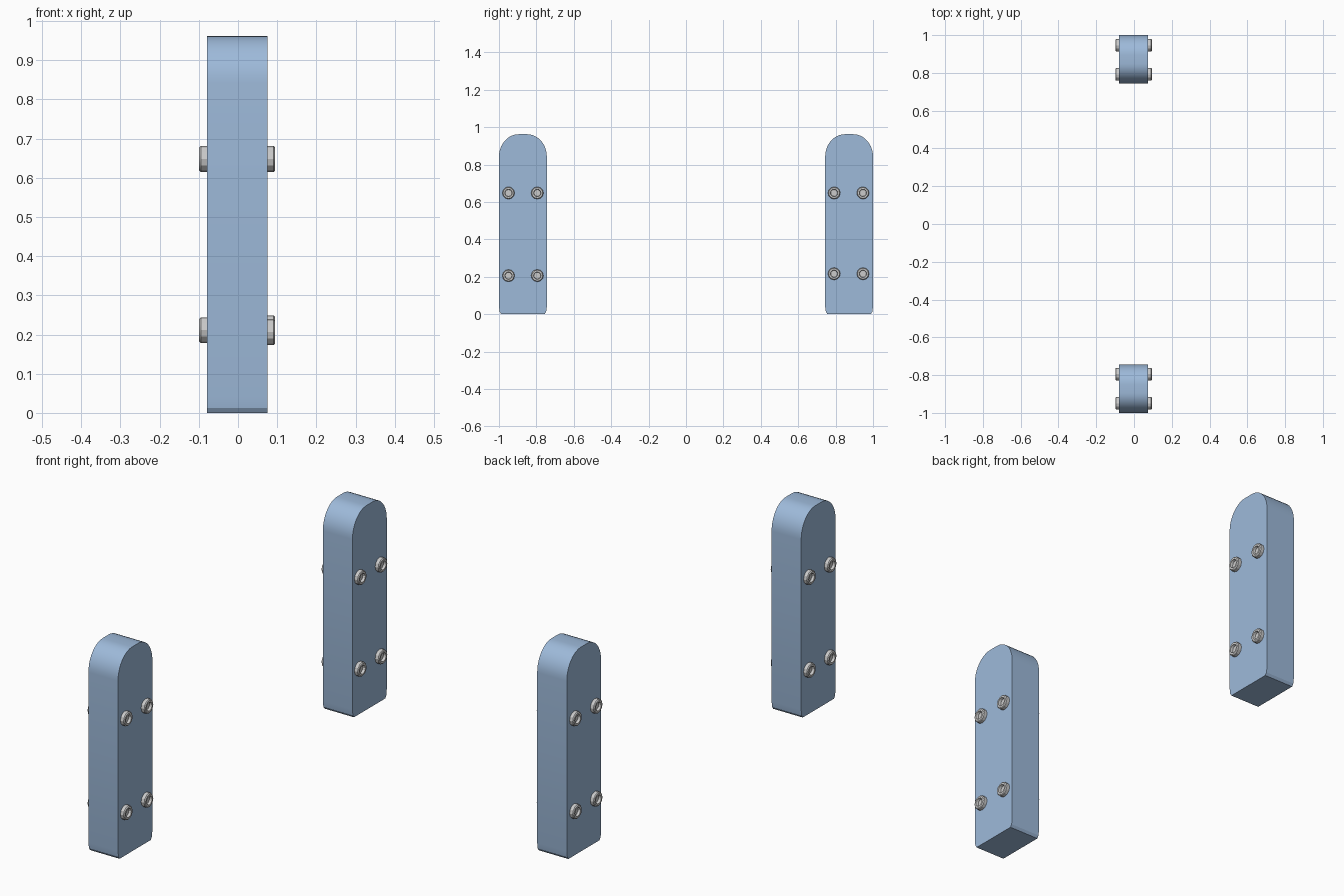
import bpy, bmesh, math

if "Cube" in bpy.data.objects:
    bpy.data.objects.remove(bpy.data.objects["Cube"])

blue = bpy.data.materials.new("blue_paint")
blue.diffuse_color = (0.34, 0.49, 0.70, 1)
blue.use_nodes = True
blue.node_tree.nodes["Principled BSDF"].inputs["Base Color"].default_value = blue.diffuse_color


def make_object(name, bm, mat=None):
    bmesh.ops.recalc_face_normals(bm, faces=bm.faces)
    me = bpy.data.meshes.new(name)
    bm.to_mesh(me)
    bm.free()
    ob = bpy.data.objects.new(name, me)
    bpy.context.collection.objects.link(ob)
    if mat:
        me.materials.append(mat)
    bpy.ops.object.select_all(action='DESELECT')
    ob.select_set(True)
    bpy.context.view_layer.objects.active = ob
    bpy.ops.object.shade_smooth_by_angle(angle=math.radians(25))
    return ob


# Post: side profile with a rounded top and eased foot, extruded along x
X0, X1, HALF, TOP = -0.079, 0.075, 0.128, 0.962


def post(name, yc):
    rx, rz, n = 0.105, 0.12, 10
    right = [(HALF - 0.012, 0.0), (HALF - 0.004, 0.012), (HALF, 0.04)]
    for i in range(n + 1):
        a = math.pi / 2 * i / n
        right.append((HALF - rx + rx * math.cos(a), TOP - rz + rz * math.sin(a)))
    profile = right + [(-y, z) for y, z in reversed(right)]
    bm = bmesh.new()
    face = bm.faces.new([bm.verts.new((X0, yc + y, z)) for y, z in profile])
    ext = bmesh.ops.extrude_face_region(bm, geom=[face])
    moved = [v for v in ext["geom"] if isinstance(v, bmesh.types.BMVert)]
    bmesh.ops.translate(bm, verts=moved, vec=(X1 - X0, 0, 0))
    return make_object(name, bm, blue)


# Nut: chamfered ring with a recessed centre, standing out from a post face
def nut(name, side, y, z):
    base = X1 if side > 0 else X0
    sides = 12
    rings = [(0.033, -0.004), (0.033, 0.016), (0.029, 0.020),
             (0.020, 0.020), (0.018, 0.008)]  # radius, stand-off
    bm = bmesh.new()
    loops = []
    for r, d in rings:
        loops.append([bm.verts.new((base + side * d,
                                    y + r * math.cos(math.tau * i / sides),
                                    z + r * math.sin(math.tau * i / sides)))
                      for i in range(sides)])
    for a, b in zip(loops, loops[1:]):
        for i in range(sides):
            j = (i + 1) % sides
            bm.faces.new((a[i], a[j], b[j], b[i]))
    bm.faces.new(loops[0])
    bm.faces.new(loops[-1])
    return make_object(name, bm)


# Both posts with four nuts on each broad face
for label, yc, low in (("front", -0.872, 0.206), ("back", 0.872, 0.216)):
    post(label + "_post", yc)
    for side, sname in ((1, "right"), (-1, "left")):
        for z, zname in ((low if side > 0 else 0.211, "lower"), (0.648, "upper")):
            for k in (-1, 1):
                yn = yc + k * 0.077 + (-0.003 if yc > 0 else 0)
                nut(f"{label}_{sname}_{zname}_nut", side, yn, z)
